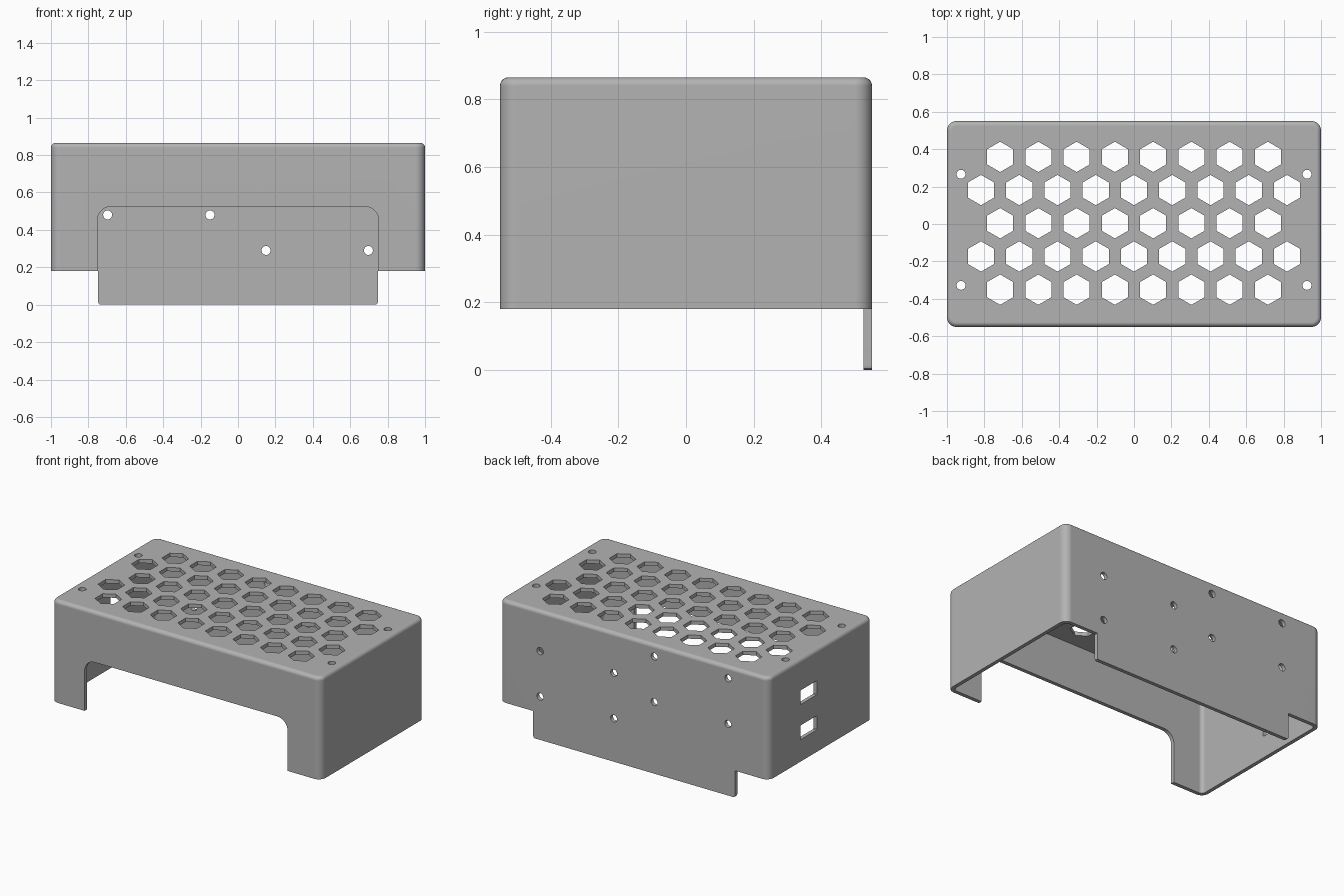
import bpy, bmesh, math
from mathutils import Vector

if "Cube" in bpy.data.objects:
    bpy.data.objects.remove(bpy.data.objects["Cube"], do_unlink=True)

LEN, DEPTH, TOP, RIM = 2.0, 1.1, 0.865, 0.18   # overall size and lower rim height
WALL = 0.025
HOLE_R = 0.024

grey = bpy.data.materials.new("plain grey")
grey.use_nodes = True
colour = (0.45, 0.45, 0.45, 1)
grey.diffuse_color = colour
grey.node_tree.nodes["Principled BSDF"].inputs["Base Color"].default_value = colour


def rounded_rect(w, h, r, cx=0, cy=0, seg=8):
    pts = []
    for k, (sx, sy) in enumerate([(1, 1), (-1, 1), (-1, -1), (1, -1)]):
        for i in range(seg + 1):
            a = math.pi / 2 * (k + i / seg)
            pts.append((cx + sx * (w / 2 - r) + r * math.cos(a),
                        cy + sy * (h / 2 - r) + r * math.sin(a)))
    return pts


def polygon(cx, cy, r, n):
    # first corner points straight up
    return [(cx + r * math.sin(2 * math.pi * i / n),
             cy + r * math.cos(2 * math.pi * i / n)) for i in range(n)]


def prisms(name, outlines, axis, lo, hi, round_top=0):
    """Extrude 2D outlines from lo to hi along an axis into one object."""
    place = {"x": lambda a, b, t: (t, a, b),
             "y": lambda a, b, t: (a, t, b),
             "z": lambda a, b, t: (a, b, t)}[axis]
    bm = bmesh.new()
    for pts in outlines:
        face = bm.faces.new([bm.verts.new(place(a, b, lo)) for a, b in pts])
        new = bmesh.ops.extrude_face_region(bm, geom=[face])["geom"]
        shift = Vector(place(0, 0, hi - lo))
        bmesh.ops.translate(bm, vec=shift,
                            verts=[v for v in new if isinstance(v, bmesh.types.BMVert)])
    bmesh.ops.recalc_face_normals(bm, faces=bm.faces)
    if round_top:
        edges = [e for e in bm.edges if all(abs(v.co.z - hi) < 1e-5 for v in e.verts)]
        bmesh.ops.bevel(bm, geom=edges, offset=round_top, segments=5,
                        profile=0.5, affect='EDGES')
    mesh = bpy.data.meshes.new(name)
    bm.to_mesh(mesh)
    bm.free()
    mesh.materials.append(grey)
    ob = bpy.data.objects.new(name, mesh)
    bpy.context.collection.objects.link(ob)
    return ob


# outer block and the cavity that hollows it
cover = prisms("vented_cover", [rounded_rect(LEN, DEPTH, 0.05)], "z", 0, TOP, 0.025)
cutters = [prisms("cavity", [rounded_rect(LEN - 2 * WALL, DEPTH - 2 * WALL, 0.025)],
                  "z", -0.2, TOP - WALL)]

# trim below the rim, leaving the back tab
cutters.append(prisms("rim_trim", [rounded_rect(3, 1.22, 0.01, 0, -0.09)], "z", -0.3, RIM))
side = [(0.748, RIM), (0.748, 0.014), (0.744, 0.004), (0.734, -0.001),
        (0.734, -0.1), (1.2, -0.1), (1.2, RIM)]
cutters.append(prisms("tab_trim", [side, [(-x, z) for x, z in side]], "y", 0.4, 0.7))

# front opening with rounded upper corners
cutters.append(prisms("front_opening", [rounded_rect(1.505, 0.825, 0.075, 0, 0.1125)],
                      "y", -0.7, -0.4))

# honeycomb vents and corner screw holes in the top
vents = []
for row in range(-2, 3):
    count = 9 if row % 2 else 8
    for i in range(count):
        vents.append(polygon((i - (count - 1) / 2) * 0.2045, 0.004 + row * 0.1775, 0.081, 6))
for sx in (-1, 1):
    for y in (0.266, -0.328):
        vents.append(polygon(sx * 0.925, y, HOLE_R, 24))
cutters.append(prisms("top_holes", vents, "z", 0.75, 1))

# mounting holes in the back wall, two staggered groups
mounts = [polygon(sx * x, z + dz, HOLE_R, 24)
          for sx, z in ((1, 0.29), (-1, 0.48)) for x in (0.15, 0.697) for dz in (0, 0.305)]
cutters.append(prisms("back_holes", mounts, "y", 0.45, 0.7))

# two square-cornered cable ports in one end
ports = [rounded_rect(0.175, 0.095, 0.004, 0.13, z, 1) for z in (0.61, 0.375)]
cutters.append(prisms("end_ports", ports, "x", -1.2, -0.9))

for c in cutters:
    c.hide_render = True
    m = cover.modifiers.new(c.name, 'BOOLEAN')
    m.operation = 'DIFFERENCE'
    m.solver = 'EXACT'
    m.object = c

# bake the cuts, then remove the cutters
graph = bpy.context.evaluated_depsgraph_get()
baked = bpy.data.meshes.new_from_object(cover.evaluated_get(graph))
cover.modifiers.clear()
cover.data = baked
baked.name = "vented_cover"
for c in cutters:
    bpy.data.objects.remove(c, do_unlink=True)
baked.materials.clear()
baked.materials.append(grey)
for p in baked.polygons:
    p.material_index = 0

bpy.ops.object.select_all(action='DESELECT')
cover.select_set(True)
bpy.context.view_layer.objects.active = cover
bpy.ops.object.shade_smooth_by_angle(angle=math.radians(30))
wn = cover.modifiers.new("even shading", 'WEIGHTED_NORMAL')
wn.keep_sharp = True
